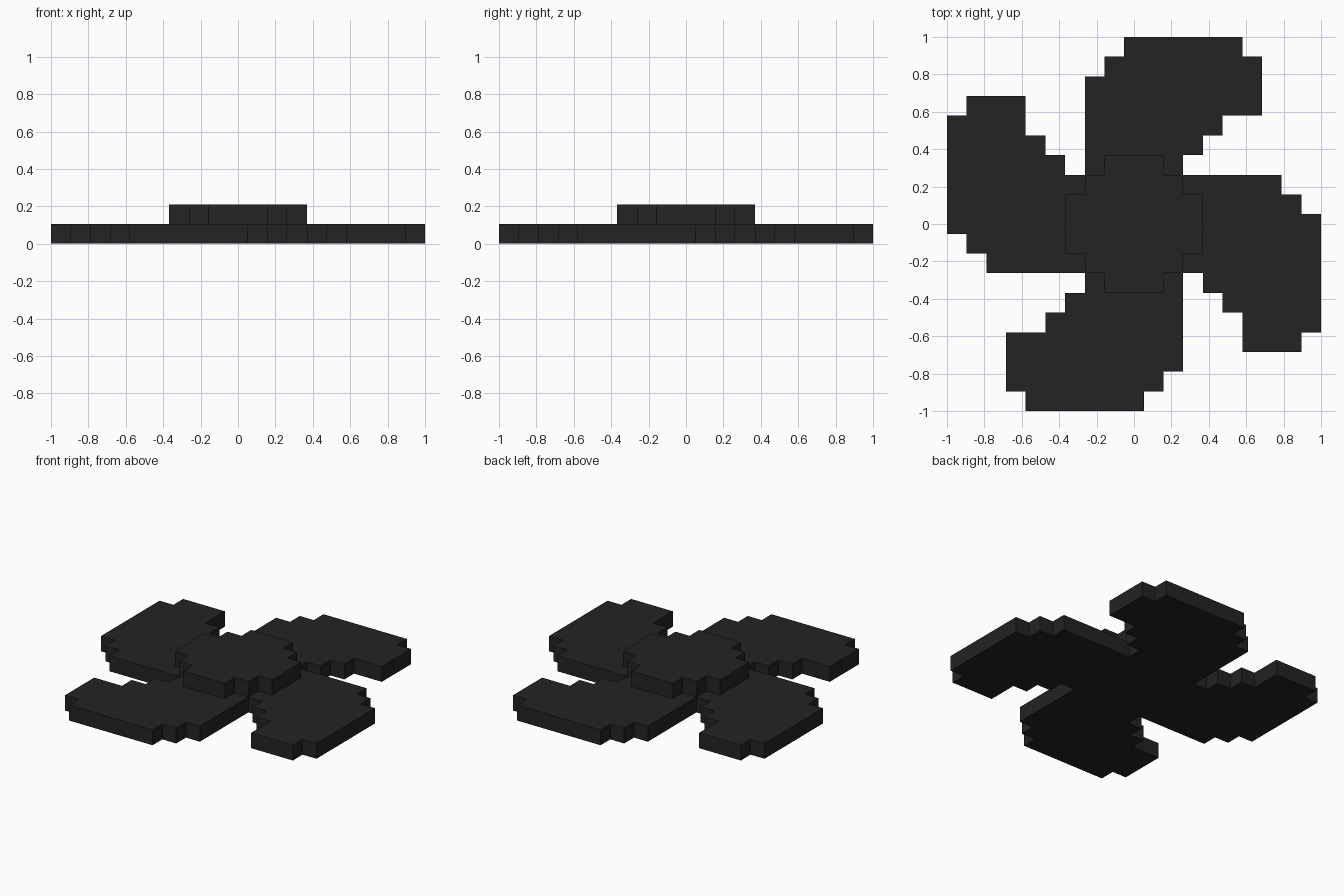
import bpy
import bmesh

cube = bpy.data.objects.get("Cube")
if cube:
    bpy.data.objects.remove(cube, do_unlink=True)

U = 2 / 19  # one grid step; the whole rotor spans 19 steps

charcoal = bpy.data.materials.new("charcoal")
charcoal.use_nodes = True
colour = (0.017, 0.017, 0.017, 1)
charcoal.diffuse_color = colour
bsdf = charcoal.node_tree.nodes["Principled BSDF"]
bsdf.inputs["Base Color"].default_value = colour
bsdf.inputs["Roughness"].default_value = 0.8


def four_fold(points):
    """Repeat a quarter outline around z in 90 degree turns."""
    outline = []
    for _ in range(4):
        outline += points
        points = [(-y, x) for x, y in points]
    return outline


def slab(name, outline, z0, z1):
    """Extrude a closed outline (in grid steps) from z0 to z1."""
    bm = bmesh.new()
    base = bm.faces.new([bm.verts.new((x * U, y * U, z0 * U)) for x, y in outline])
    top = bmesh.ops.extrude_face_region(bm, geom=[base], use_keep_orig=True)
    verts = [v for v in top["geom"] if isinstance(v, bmesh.types.BMVert)]
    bmesh.ops.translate(bm, verts=verts, vec=(0, 0, (z1 - z0) * U))
    bmesh.ops.recalc_face_normals(bm, faces=bm.faces)
    mesh = bpy.data.meshes.new(name)
    bm.to_mesh(mesh)
    bm.free()
    mesh.materials.append(charcoal)
    obj = bpy.data.objects.new(name, mesh)
    bpy.context.collection.objects.link(obj)
    return obj


# Stepped outline of one blade, from its inner right corner to its outer left
blade = [(2.5, 2.5), (2.5, 3.5), (3.5, 3.5), (3.5, 4.5), (4.5, 4.5), (4.5, 5.5),
         (6.5, 5.5), (6.5, 8.5), (5.5, 8.5), (5.5, 9.5), (-0.5, 9.5), (-0.5, 8.5),
         (-1.5, 8.5), (-1.5, 7.5), (-2.5, 7.5)]
slab("rotor_blades", four_fold(blade), 0, 1)

# Raised stepped hub in the middle
hub = [(3.5, 1.5), (2.5, 1.5), (2.5, 2.5), (1.5, 2.5), (1.5, 3.5), (-1.5, 3.5)]
slab("hub_cap", four_fold(hub[:5]), 1, 2)
